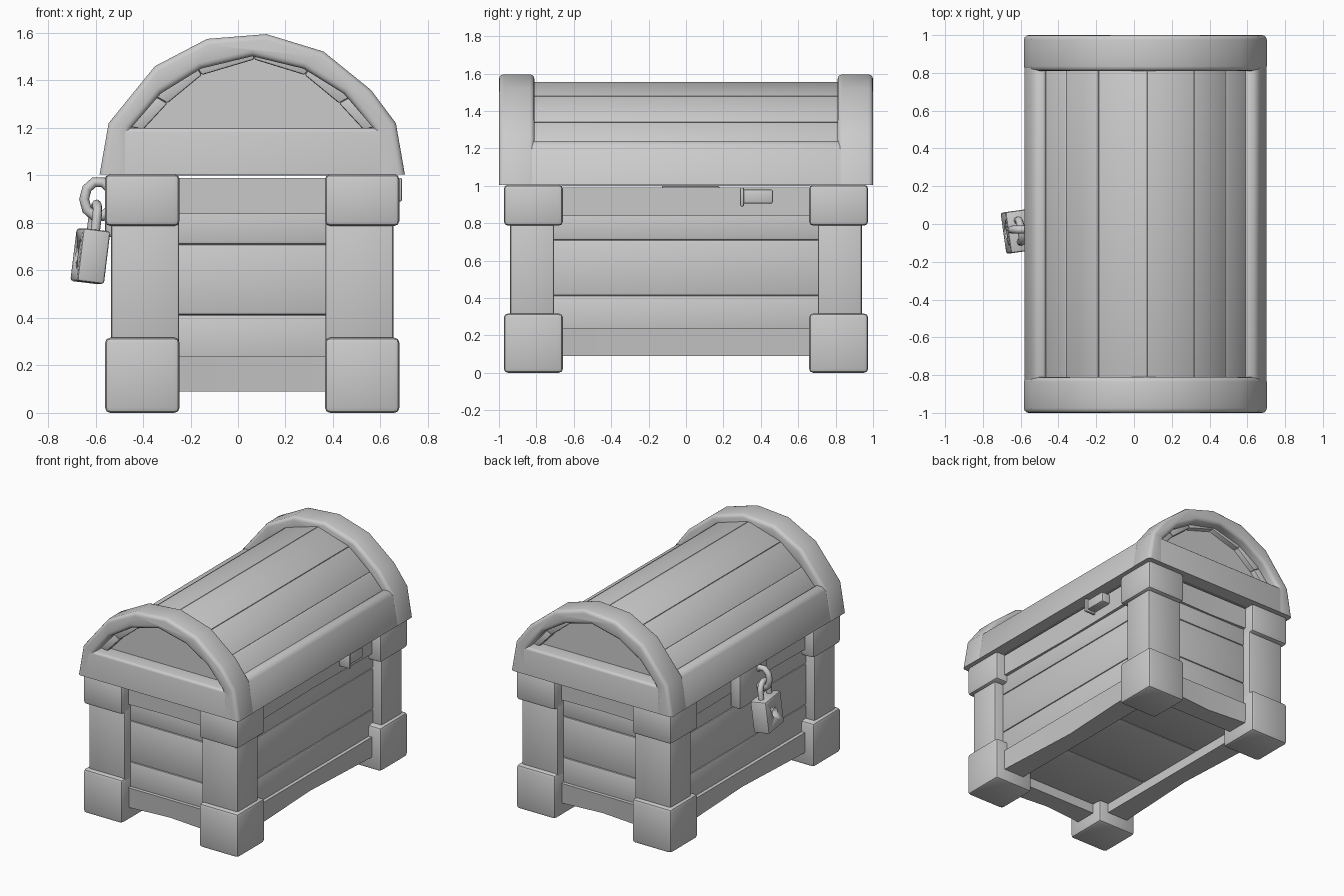
import bpy, bmesh, math
from mathutils import Matrix

if "Cube" in bpy.data.objects:
    bpy.data.objects.remove(bpy.data.objects["Cube"])

CX = 0.06  # chest centre line in x


def finish(name, bm, bevel=0.0, segs=2, limit=50, smooth=40, zmin=-9):
    bmesh.ops.recalc_face_normals(bm, faces=bm.faces)
    if bevel:
        edges = [e for e in bm.edges if len(e.link_faces) == 2
                 and e.calc_face_angle(0) > math.radians(limit)
                 and max(v.co.z for v in e.verts) > zmin]
        bmesh.ops.bevel(bm, geom=edges, offset=bevel, segments=segs, profile=0.5,
                        affect='EDGES', clamp_overlap=True)
    me = bpy.data.meshes.new(name)
    bm.to_mesh(me)
    bm.free()
    ob = bpy.data.objects.new(name, me)
    bpy.context.collection.objects.link(ob)
    bpy.ops.object.select_all(action='DESELECT')
    ob.select_set(True)
    bpy.context.view_layer.objects.active = ob
    bpy.ops.object.shade_smooth_by_angle(angle=math.radians(smooth))
    return ob


def box(name, x, y, z, bevel=0.015, matrix=None):
    bm = bmesh.new()
    bmesh.ops.create_cube(bm, size=1)
    for v in bm.verts:
        v.co = [(r[0] + r[1]) / 2 + c * (r[1] - r[0]) for c, r in zip(v.co, (x, y, z))]
    if matrix:
        bmesh.ops.transform(bm, matrix=matrix, verts=bm.verts)
    return finish(name, bm, bevel)


def extrude(name, profile, y0, y1, bevel=0.01, segs=2, zmin=-9):
    """Closed xz profile extruded along y."""
    bm = bmesh.new()
    f = bm.faces.new([bm.verts.new((x, y0, z)) for x, z in profile])
    r = bmesh.ops.extrude_face_region(bm, geom=[f])
    for v in r['geom']:
        if isinstance(v, bmesh.types.BMVert):
            v.co.y = y1
    return finish(name, bm, bevel, segs, zmin=zmin)


def rail(name, half, out, z0, z1, dent, angle):
    """Beam whose lower outer edge is hewn away towards the middle."""
    bm = bmesh.new()
    rings = []
    for t, d in ((-half, 0), (0, dent), (half, 0)):
        q = [(out, z1), (out - d, z0), (out - 0.17, z0), (out - 0.17, z1)]
        rings.append([bm.verts.new((o, t, z)) for o, z in q])
    for a, b in zip(rings, rings[1:]):
        for i in range(4):
            bm.faces.new((a[i], a[(i + 1) % 4], b[(i + 1) % 4], b[i]))
    bm.faces.new(rings[0])
    bm.faces.new(rings[-1])
    bmesh.ops.transform(bm, verts=bm.verts, matrix=Matrix.Translation((CX, 0, 0))
                        @ Matrix.Rotation(angle, 4, 'Z'))
    return finish(name, bm)


def tube(name, pts, radius, closed=False):
    cu = bpy.data.curves.new(name, 'CURVE')
    cu.dimensions = '3D'
    cu.bevel_depth = radius
    cu.bevel_resolution = 2
    cu.use_fill_caps = True
    sp = cu.splines.new('POLY')
    sp.points.add(len(pts) - 1)
    for p, c in zip(sp.points, pts):
        p.co = (*c, 1)
    sp.use_cyclic_u = closed
    ob = bpy.data.objects.new(name, cu)
    bpy.context.collection.objects.link(ob)
    return ob


def span(sign, a, b, c=0.0):
    return tuple(sorted((c + sign * a, c + sign * b)))


# Corner posts with foot and cap blocks
for sx in (-1, 1):
    for sy in (-1, 1):
        fx, fy = span(sx, 0.306, 0.62, CX), span(sy, 0.658, 0.974)
        box("foot_block", fx, fy, (0, 0.317), 0.022)
        box("cap_block", fx, fy, (0.787, 1.005), 0.022)
        box("corner_post", span(sx, 0.308, 0.595, CX), span(sy, 0.705, 0.94), (0.25, 0.85), 0.012)

# Rails and wall planks
levels = [(0.2, 0.413), (0.413, 0.71), (0.71, 0.88)]
for i in range(4):
    side = i % 2 == 0
    for z0, z1, dent in ((0.09, 0.237, 0.035), (0.838, 0.99, 0.012)):
        rail("wall_rail", 0.7 if side else 0.4, 0.55 if side else 0.9,
             z0, z1, dent, i * math.pi / 2)
for s in (-1, 1):
    for z in levels:
        box("side_plank", span(s, 0.46, 0.525, CX), (-0.8, 0.8), z, 0.012)
        box("end_plank", (CX - 0.45, CX + 0.45), span(s, 0.81, 0.875), z, 0.012)

# Floor planks
for i in range(3):
    y = -0.84 + i * 0.56
    box("floor_plank", (CX - 0.5, CX + 0.5), (y, y + 0.56), (0.16, 0.2), 0.01)

# Lid end arches, lower bands and end panels
half_out = [(0.643, 1.003), (0.605, 1.22)]
outer = ([(CX + x, z) for x, z in half_out]
         + [(0.56, 1.36), (0.36, 1.522), (0.12, 1.595), (-0.13, 1.575), (-0.35, 1.46)]
         + [(CX - x, z) for x, z in half_out[::-1]])
half_in = [(0.51, 1.003), (0.51, 1.2), (0.385, 1.345), (0.215, 1.45)]
inner = ([(CX - x, z) for x, z in half_in] + [(CX, 1.502)]
         + [(CX + x, z) for x, z in reversed(half_in)])
for s in (-1, 1):
    y0, y1 = span(s, 0.81, 1.0)
    extrude("lid_arch", outer + inner, y0, y1, 0.025, 3, zmin=1.01)
    extrude("lid_end_band", [(CX - 0.6, 1.003), (CX + 0.6, 1.003),
                             (CX + 0.57, 1.2), (CX - 0.57, 1.2)], y0, y1, 0.018, 3, zmin=1.01)
    y0, y1 = span(s, 0.84, 0.89)
    extrude("lid_end_panel", [(CX - 0.5, 1.1)] + inner[1:-1] + [(CX + 0.5, 1.1)], y0, y1, 0)

# Lid planks
edge = [(0.545, 1.21), (0.425, 1.34), (0.255, 1.48), (0.005, 1.557)]
edges = [(0.065 - x, z) for x, z in edge[:3]] + [(0.07, 1.557)] + \
        [(0.065 + x, z) for x, z in edge[-2::-1]]


def toward(p, k=0.85):
    return (CX + (p[0] - CX) * k, 1.1 + (p[1] - 1.1) * k)


for a, b in zip(edges, edges[1:]):
    extrude("lid_plank", [a, b, toward(b), toward(a)], -0.93, 0.93, 0.008)

# Lid side bands and underside
for s in (-1, 1):
    extrude("lid_side_band", [(CX + s * x, z) for x, z in
            ((0.641, 1.003), (0.603, 1.215), (0.575, 1.24), (0.53, 1.24), (0.48, 1.003))],
            -0.9, 0.9, 0.012, 2, zmin=1.01)
box("lid_underside", (CX - 0.55, CX + 0.55), (-0.9, 0.9), (1.0, 1.03), 0)

# Catch tab on one side, hasp plate on the other
box("side_catch", (0.57, 0.675), (0.3, 0.465), (0.905, 0.98), 0.01)
box("side_catch_lip", (0.58, 0.69), (0.29, 0.31), (0.89, 0.99), 0.006)
box("hasp_plate", (-0.56, -0.48), (-0.13, 0.18), (0.74, 1.0), 0.012)

# Hasp ring
ring = [(-0.588 + 0.06 * math.cos(a), -0.03, 0.9 + 0.075 * math.sin(a))
        for a in (k * math.tau / 10 for k in range(10))]
tube("hasp_ring", ring, 0.021, closed=True)

# Padlock body with keyhole, and shackle
tilt = (Matrix.Translation((-0.622, -0.04, 0.66)) @ Matrix.Rotation(math.radians(8), 4, 'Z')
        @ Matrix.Rotation(math.radians(7), 4, 'Y'))
lock = box("padlock_body", (-0.058, 0.058), (-0.11, 0.11), (-0.112, 0.112), 0.012, tilt)
bm = bmesh.new()
bmesh.ops.create_cone(bm, cap_ends=True, segments=10, radius1=0.035, radius2=0.035, depth=0.3,
                      matrix=tilt @ Matrix.Rotation(math.pi / 2, 4, 'Y'))
cutter = finish("keyhole_cutter", bm)
cutter.hide_render = True
cutter.hide_set(True)
mod = lock.modifiers.new("keyhole", 'BOOLEAN')
mod.operation = 'DIFFERENCE'
mod.object = cutter
mod.solver = 'EXACT'
arc = [(0, 0.058 * math.cos(a), 0.165 + 0.055 * math.sin(a))
       for a in (k * math.pi / 6 for k in range(7))]
path = [(0, 0.058, 0.09)] + arc + [(0, -0.058, 0.09)]
tube("padlock_shackle", [tilt @ Matrix.Translation(p).translation for p in path], 0.02)
